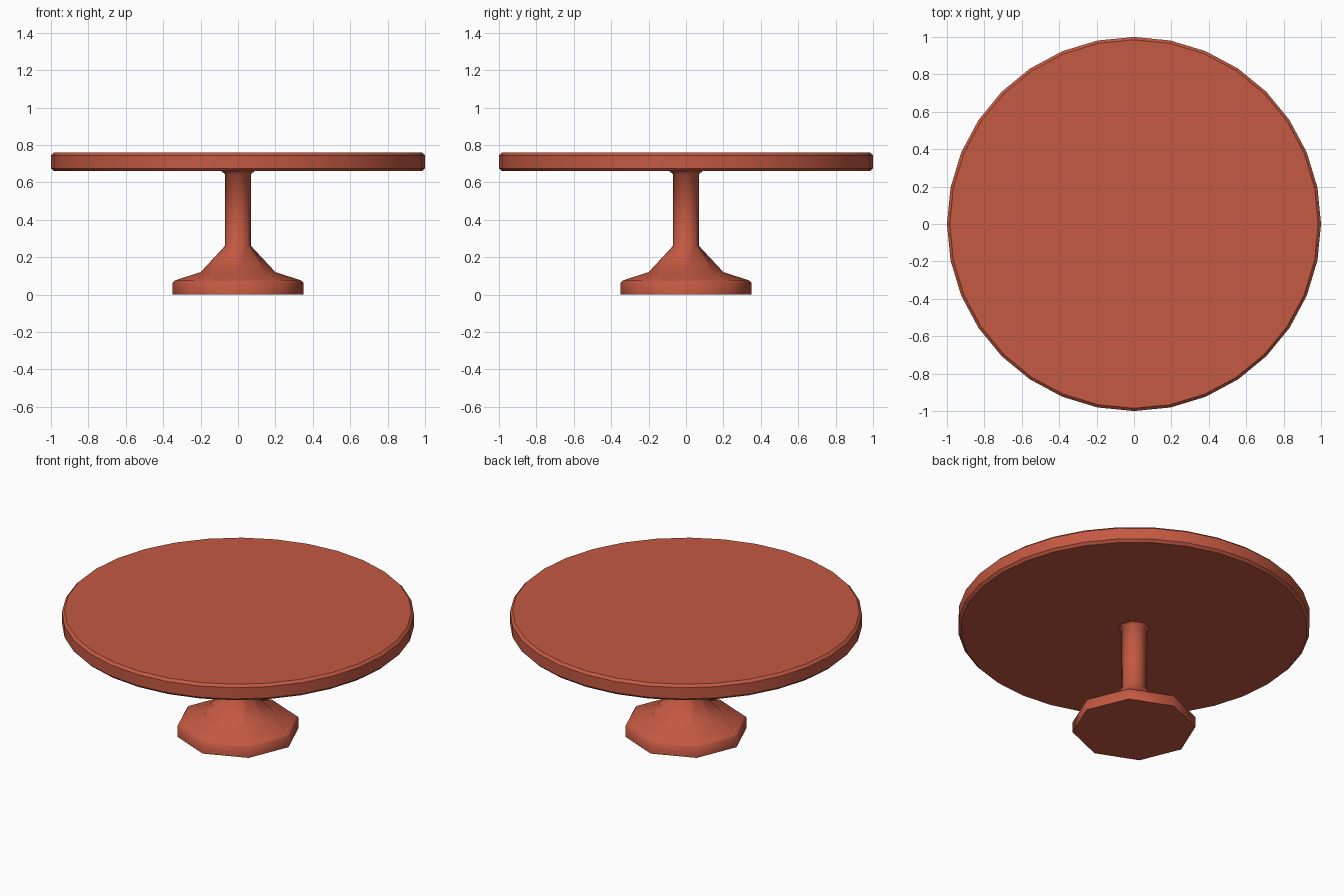
import bpy, bmesh, math

if "Cube" in bpy.data.objects:
    bpy.data.objects.remove(bpy.data.objects["Cube"])

red = bpy.data.materials.new("warm_red")
red.diffuse_color = (0.55, 0.1, 0.055, 1)
red.use_nodes = True
red.node_tree.nodes["Principled BSDF"].inputs["Base Color"].default_value = red.diffuse_color


def lathe(name, profile, sides, angle):
    """Closed solid of revolution from (radius, z) points, bottom to top."""
    bm = bmesh.new()
    rings = []
    for r, z in profile:
        rings.append([bm.verts.new((r * math.cos(2 * math.pi * i / sides),
                                    r * math.sin(2 * math.pi * i / sides), z))
                      for i in range(sides)])
    for low, high in zip(rings, rings[1:]):
        for i in range(sides):
            j = (i + 1) % sides
            bm.faces.new((low[i], low[j], high[j], high[i]))
    bm.faces.new(rings[0][::-1])
    bm.faces.new(rings[-1])
    mesh = bpy.data.meshes.new(name)
    bm.to_mesh(mesh)
    bm.free()
    mesh.materials.append(red)
    obj = bpy.data.objects.new(name, mesh)
    bpy.context.collection.objects.link(obj)
    bpy.ops.object.select_all(action='DESELECT')
    bpy.context.view_layer.objects.active = obj
    obj.select_set(True)
    bpy.ops.object.shade_smooth_by_angle(angle=math.radians(angle))
    return obj


# Round top with chamfered rim
lathe("table_top", [(0.985, 0.66), (1.0, 0.675), (1.0, 0.745), (0.985, 0.76)], 32, 40)

# Eight-sided foot, flared column and collar in one turned piece
lathe("pedestal", [(0.35, 0.0), (0.35, 0.065), (0.335, 0.077), (0.2, 0.12),
                   (0.07, 0.26), (0.07, 0.645), (0.09, 0.66)], 8, 60)
